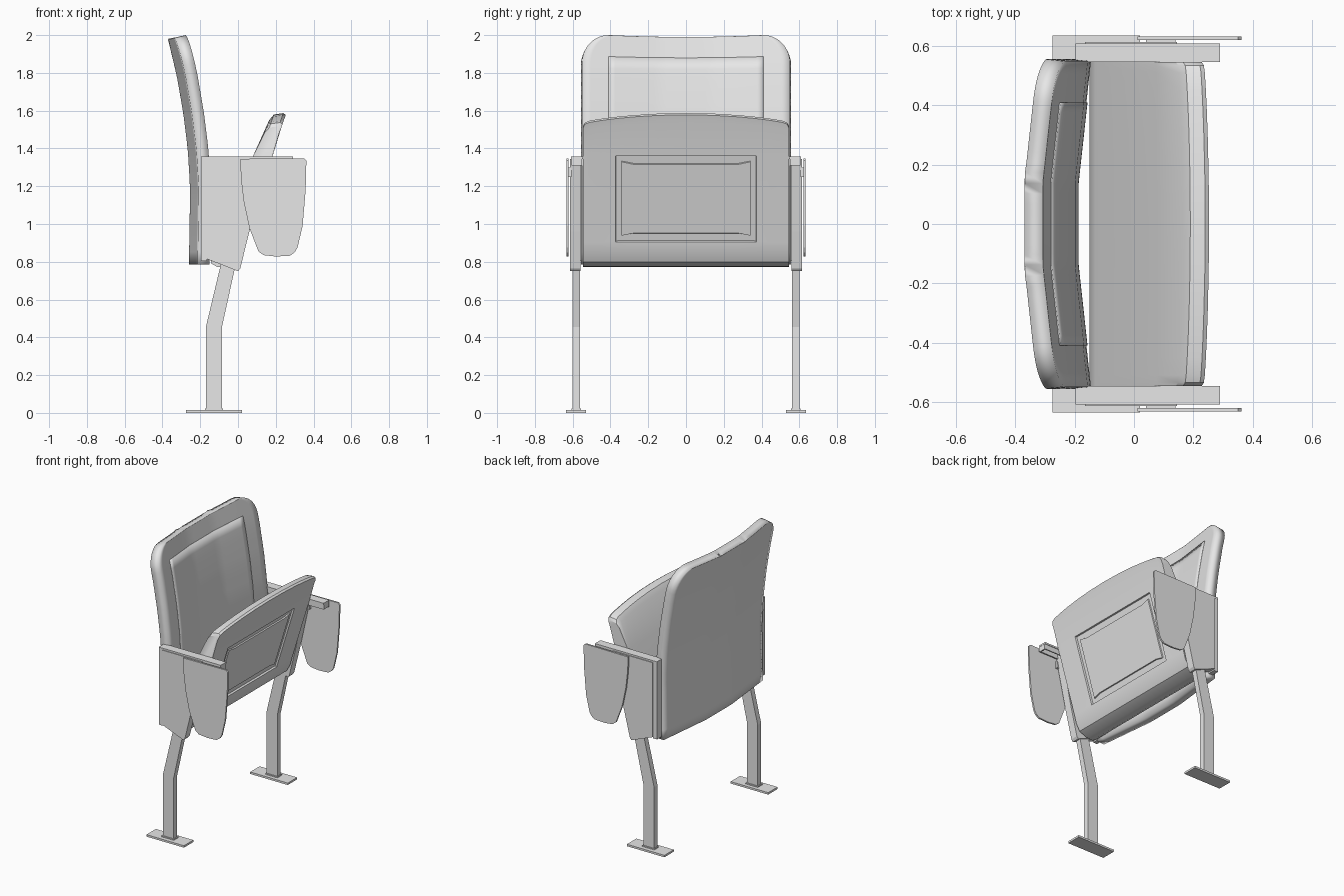
import bpy, bmesh, math

if "Cube" in bpy.data.objects:
    bpy.data.objects.remove(bpy.data.objects["Cube"])

grey = bpy.data.materials.new("plain_grey")
grey.use_nodes = True
grey.diffuse_color = (0.8, 0.8, 0.8, 1)
grey.node_tree.nodes["Principled BSDF"].inputs["Base Color"].default_value = (0.8, 0.8, 0.8, 1)


def finish(name, bm, smooth=False):
    bmesh.ops.recalc_face_normals(bm, faces=bm.faces)
    mesh = bpy.data.meshes.new(name)
    bm.to_mesh(mesh)
    bm.free()
    mesh.materials.append(grey)
    obj = bpy.data.objects.new(name, mesh)
    bpy.context.collection.objects.link(obj)
    if smooth:
        bpy.ops.object.select_all(action='DESELECT')
        obj.select_set(True)
        bpy.context.view_layer.objects.active = obj
        bpy.ops.object.shade_smooth_by_angle(angle=math.radians(30))
    return obj


def prism(name, outline, y0, y1):
    """Side outline (x, z) extruded across y."""
    bm = bmesh.new()
    near = [bm.verts.new((x, y0, z)) for x, z in outline]
    far = [bm.verts.new((x, y1, z)) for x, z in outline]
    bm.faces.new(near)
    bm.faces.new(far)
    n = len(outline)
    for i in range(n):
        j = (i + 1) % n
        bm.faces.new((near[i], near[j], far[j], far[i]))
    return finish(name, bm)


def box(name, x0, x1, y0, y1, z0, z1):
    return prism(name, [(x0, z0), (x1, z0), (x1, z1), (x0, z1)], y0, y1)


def interp(points, z):
    for (z0, x0), (z1, x1) in zip(points, points[1:]):
        if z <= z1:
            return x0 + (x1 - x0) * (z - z0) / (z1 - z0)
    return points[-1][1]


# Backrest front surface: leaning profile, wrapping forward at the sides
LEAN = [(0.78, -0.196), (1.0, -0.192), (1.2, -0.19), (1.4, -0.202),
        (1.6, -0.227), (1.8, -0.262), (2.0, -0.31)]


def back_x(y, z):
    return interp(LEAN, z) + 0.11 * max(0, abs(y) - 0.14)


def sheet(name, rows, columns, thickness, lift):
    """Solid sheet following the backrest; rows are (z, half width)."""
    bm = bmesh.new()
    grid = []
    for z, half in rows:
        line = []
        for i in range(columns + 1):
            y = half * (2 * i / columns - 1)
            top = 0.01 * min(1, (y / 0.4) ** 2) * max(0, (z - 1.7) / 0.29)
            line.append(bm.verts.new((back_x(y, z) + lift, y, z + top)))
        grid.append(line)
    for a, b in zip(grid, grid[1:]):
        for i in range(columns):
            bm.faces.new((a[i], a[i + 1], b[i + 1], b[i]))
    obj = finish(name, bm, True)
    # Thicken towards the rear whichever way the sheet faces
    facing = sum(p.normal.x for p in obj.data.polygons)
    if facing < 0:
        obj.data.flip_normals()
    mod = obj.modifiers.new("thickness", 'SOLIDIFY')
    mod.thickness = thickness
    mod.offset = -1
    return obj


R = 0.14
rows = [(0.785 + 0.0663 * i, 0.55) for i in range(17)]
for i in range(1, 11):
    a = math.radians(9 * i)
    rows.append((1.85 + R * math.sin(a), 0.55 - R + R * math.cos(a)))
sheet("backrest", rows, 24, 0.064, 0)
sheet("backrest_panel", [(0.92 + 0.06 * i, 0.41) for i in range(17)], 24, 0.008, 0.004)

# Folded seat: wedge profile lofted across y, front edge falling to the corners
PROFILE = [(-0.14, 0.79), (-0.11, 0.773), (-0.06, 0.775), (0, 0.8), (0.028, 0.85),
           (0.043, 0.905), (0.183, 1.36), (0.24, 1.545), (0.253, 1.578), (0.24, 1.587),
           (0.19, 1.58), (0.165, 1.55), (0.075, 1.35), (-0.13, 0.9), (-0.15, 0.84)]
HALF = [(0, 0), (0.15, 0.003), (0.28, 0.011), (0.373, 0.02), (0.45, 0.03),
        (0.51, 0.04), (0.535, 0.05), (0.546, 0.07)]
stations = [(-y, d) for y, d in HALF[:0:-1]] + HALF
bm = bmesh.new()
loops = []
for y, drop in stations:
    loop = []
    for x, z in PROFILE:
        d = drop * min(1, max(0, (z - 1.36) / 0.2))
        loop.append(bm.verts.new((x - 0.35 * d, y, z - d)))
    loops.append(loop)
n = len(PROFILE)
panel = []
for (a, b), (s, t) in zip(zip(loops, loops[1:]), zip(stations, stations[1:])):
    for i in range(n):
        j = (i + 1) % n
        f = bm.faces.new((a[i], a[j], b[j], b[i]))
        if i == 5 and max(abs(s[0]), abs(t[0])) < 0.38:
            panel.append(f)
bm.faces.new(loops[0])
bm.faces.new(loops[-1])
bmesh.ops.recalc_face_normals(bm, faces=bm.faces)
# Recessed underside panel with a stepped border
bmesh.ops.inset_region(bm, faces=panel, thickness=0.004, depth=-0.012)
bmesh.ops.inset_region(bm, faces=panel, thickness=0.04, depth=0)
bmesh.ops.inset_region(bm, faces=panel, thickness=0.003, depth=0.008)
finish("seat", bm, True)

# Side stands, mirrored left and right
LEG = [(-0.17, 0.01), (-0.085, 0.01), (-0.085, 0.455), (0.035, 1.0), (-0.04, 1.0), (-0.17, 0.455)]
SIDE = [(-0.165, 0.815), (0, 0.75), (0.012, 0.765), (0.06, 0.96), (0.145, 1.345), (-0.165, 1.345)]
TABLET = [(0.012, 1.345), (0.35, 1.348), (0.362, 1.335), (0.358, 1.18), (0.342, 0.99),
          (0.315, 0.875), (0.3, 0.85), (0.275, 0.832), (0.2, 0.828), (0.135, 0.835),
          (0.108, 0.855), (0.06, 0.98), (0.03, 1.12), (0.016, 1.24)]
for side, s in (("left", 1), ("right", -1)):
    box(side + "_foot_plate", -0.275, 0.02, s * 0.53, s * 0.635, 0, 0.014)
    box(side + "_foot_weld", -0.175, -0.08, s * 0.556, s * 0.606, 0.01, 0.022)
    prism(side + "_leg", LEG, s * 0.562, s * 0.6)
    prism(side + "_side_body", SIDE, s * 0.558, s * 0.597)
    prism(side + "_side_cover", SIDE, s * 0.597, s * 0.613)
    box(side + "_rear_post", -0.197, -0.165, s * 0.552, s * 0.606, 0.805, 1.345)
    # Armrest cap with a hollow channel below
    box(side + "_armrest_cap", -0.197, 0.29, s * 0.546, s * 0.608, 1.345, 1.357)
    box(side + "_inner_rail", -0.165, 0.29, s * 0.55, s * 0.558, 1.31, 1.345)
    box(side + "_outer_rail", -0.165, 0.29, s * 0.597, s * 0.606, 1.31, 1.345)
    box(side + "_front_rail", 0.28, 0.288, s * 0.558, s * 0.597, 1.31, 1.345)
    # Folded writing tablet and its hinge
    prism(side + "_tablet", TABLET, s * 0.621, s * 0.633)
    box(side + "_tablet_hinge", 0.04, 0.14, s * 0.605, s * 0.623, 1.25, 1.3)
